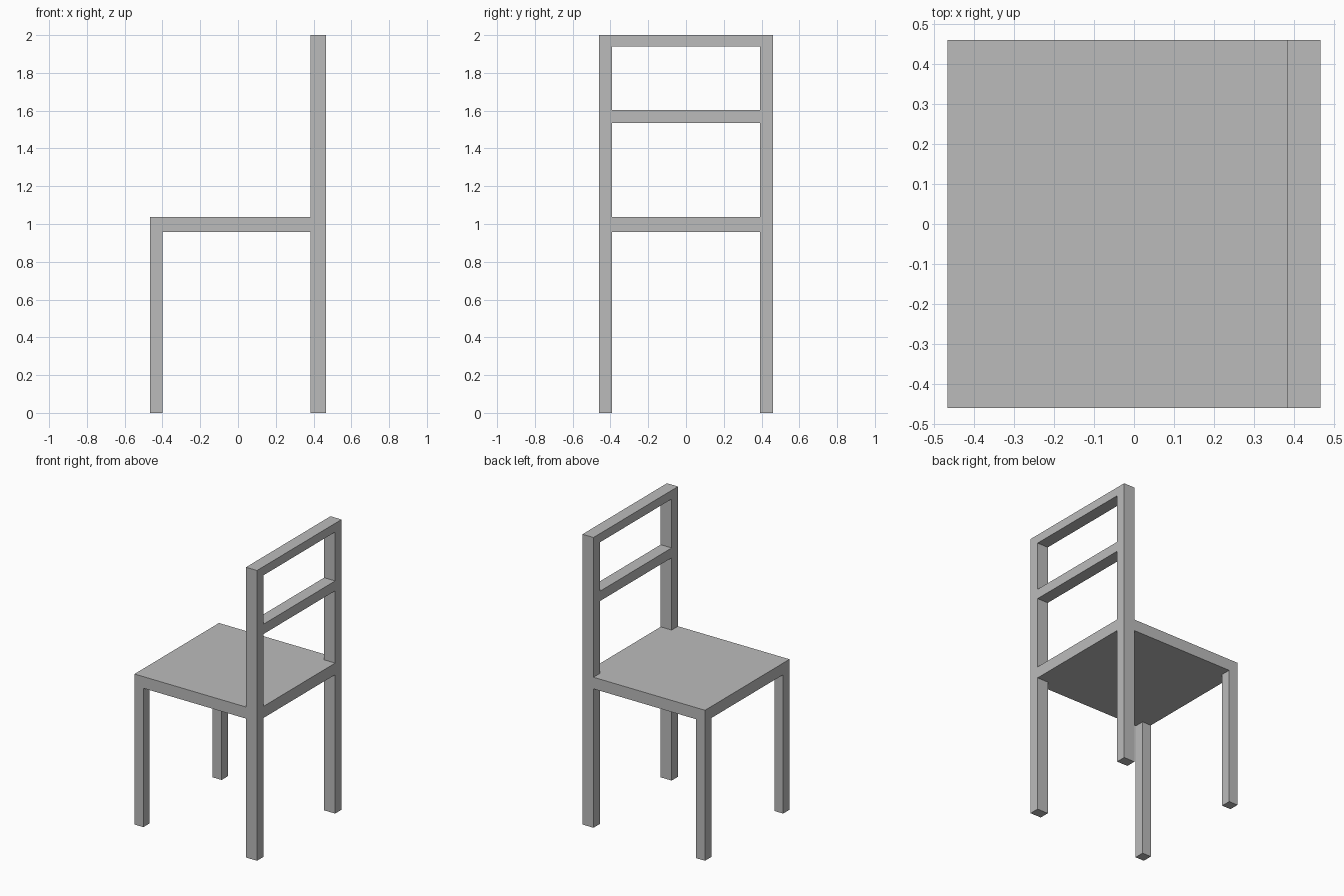
import bpy
import bmesh

cube = bpy.data.objects.get("Cube")
if cube:
    bpy.data.objects.remove(cube, do_unlink=True)

# Overall extents and member sizes
X, Y, TOP = 0.467, 0.46, 2.0
POST_X, LEG_X, MEMBER_Y = 0.084, 0.068, 0.069
SEAT_LOW, SEAT_HIGH = 0.957, 1.037
INNER_X, INNER_Y = X - POST_X, Y - MEMBER_Y

grey = bpy.data.materials.new("plain grey")
grey.use_nodes = True
colour = (0.5, 0.5, 0.5, 1.0)
grey.diffuse_color = colour
grey.node_tree.nodes["Principled BSDF"].inputs["Base Color"].default_value = colour


def prism(name, outline, low, high):
    """Extrude a flat xy outline from low to high."""
    bm = bmesh.new()
    base = bm.faces.new([bm.verts.new((x, y, low)) for x, y in outline])
    grown = bmesh.ops.extrude_face_region(bm, geom=[base])["geom"]
    for v in grown:
        if isinstance(v, bmesh.types.BMVert):
            v.co.z = high
    bmesh.ops.recalc_face_normals(bm, faces=bm.faces)
    mesh = bpy.data.meshes.new(name)
    bm.to_mesh(mesh)
    bm.free()
    mesh.materials.append(grey)
    obj = bpy.data.objects.new(name, mesh)
    bpy.context.collection.objects.link(obj)
    return obj


def bar(name, x0, x1, y0, y1, low, high):
    return prism(name, [(x0, y0), (x1, y0), (x1, y1), (x0, y1)], low, high)


# Seat slab, notched around the two back posts
prism("seat", [(-X, -Y), (INNER_X, -Y), (INNER_X, -INNER_Y), (X, -INNER_Y),
               (X, INNER_Y), (INNER_X, INNER_Y), (INNER_X, Y), (-X, Y)],
      SEAT_LOW, SEAT_HIGH)

# Short legs and full-height back posts on both sides
for side, y0, y1 in (("right", -Y, -INNER_Y), ("left", INNER_Y, Y)):
    bar("short_leg_" + side, -X, -X + LEG_X, y0, y1, 0, SEAT_LOW)
    bar("back_post_" + side, INNER_X, X, y0, y1, 0, TOP)

# Backrest rails between the posts
for name, low, high in (("top_rail", 1.94, TOP), ("middle_rail", 1.535, 1.603)):
    bar(name, INNER_X, X, -INNER_Y, INNER_Y, low, high)
